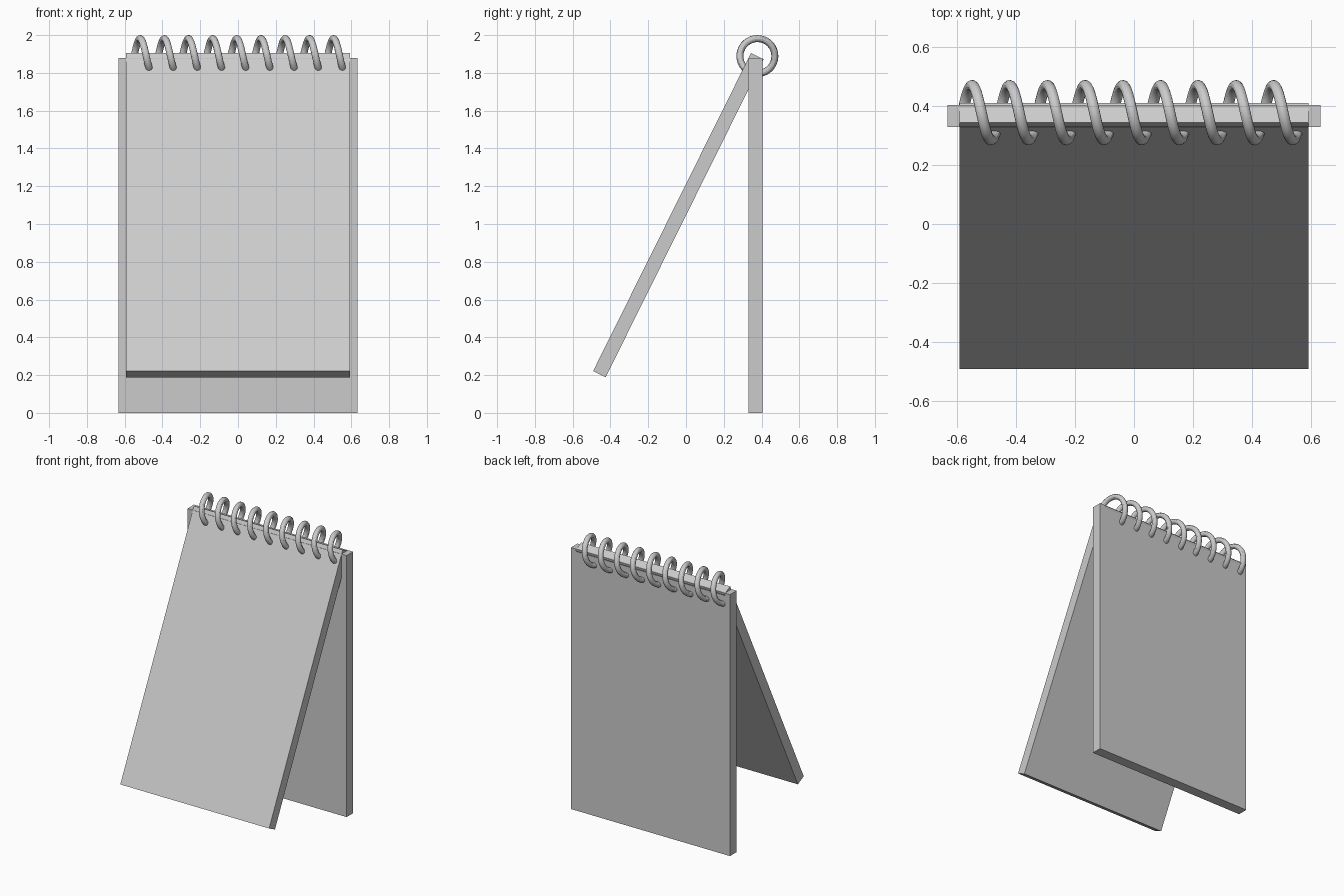
import bpy, math
from mathutils import Matrix, Vector

if "Cube" in bpy.data.objects:
    bpy.data.objects.remove(bpy.data.objects["Cube"])


def board(name, width, depth, height, matrix):
    """Box with its front top edge centred on the local origin."""
    bpy.ops.mesh.primitive_cube_add(size=1)
    ob = bpy.context.object
    ob.name = name
    ob.data.transform(matrix
                      @ Matrix.Translation((0, depth / 2, -height / 2))
                      @ Matrix.Diagonal((width, depth, height, 1)))
    return ob


# upright back board
board("back_board", 1.266, 0.074, 1.88, Matrix.Translation((0, 0.33, 1.88)))

# leaning front board
lean = math.radians(-26.4)
board("front_board", 1.184, 0.074, 1.88,
      Matrix.Translation((0, 0.344, 1.905)) @ Matrix.Rotation(lean, 4, 'X'))

# continuous spiral binding: starts at the bottom, rises behind, comes over to the front
turns, steps, pitch = 9, 36, 0.128
radius, wire = 0.0925, 0.0185
centre = Vector((-0.006, 0.378, 1.889))
curve = bpy.data.curves.new("spiral_binding", 'CURVE')
curve.dimensions = '3D'
curve.bevel_depth = wire
curve.bevel_resolution = 4
curve.use_fill_caps = True
spline = curve.splines.new('POLY')
count = turns * steps + 1
spline.points.add(count - 1)
for i, p in enumerate(spline.points):
    t = i / steps
    a = 2 * math.pi * t
    p.co = (*(centre + Vector(((t - turns / 2) * pitch,
                               radius * math.sin(a),
                               -radius * math.cos(a)))), 1)
    spline.use_smooth = True
spiral = bpy.data.objects.new("spiral_binding", curve)
bpy.context.collection.objects.link(spiral)

# turn the wire into a smooth mesh
bpy.ops.object.select_all(action='DESELECT')
spiral.select_set(True)
bpy.context.view_layer.objects.active = spiral
bpy.ops.object.convert(target='MESH')
bpy.ops.object.shade_smooth_by_angle()
